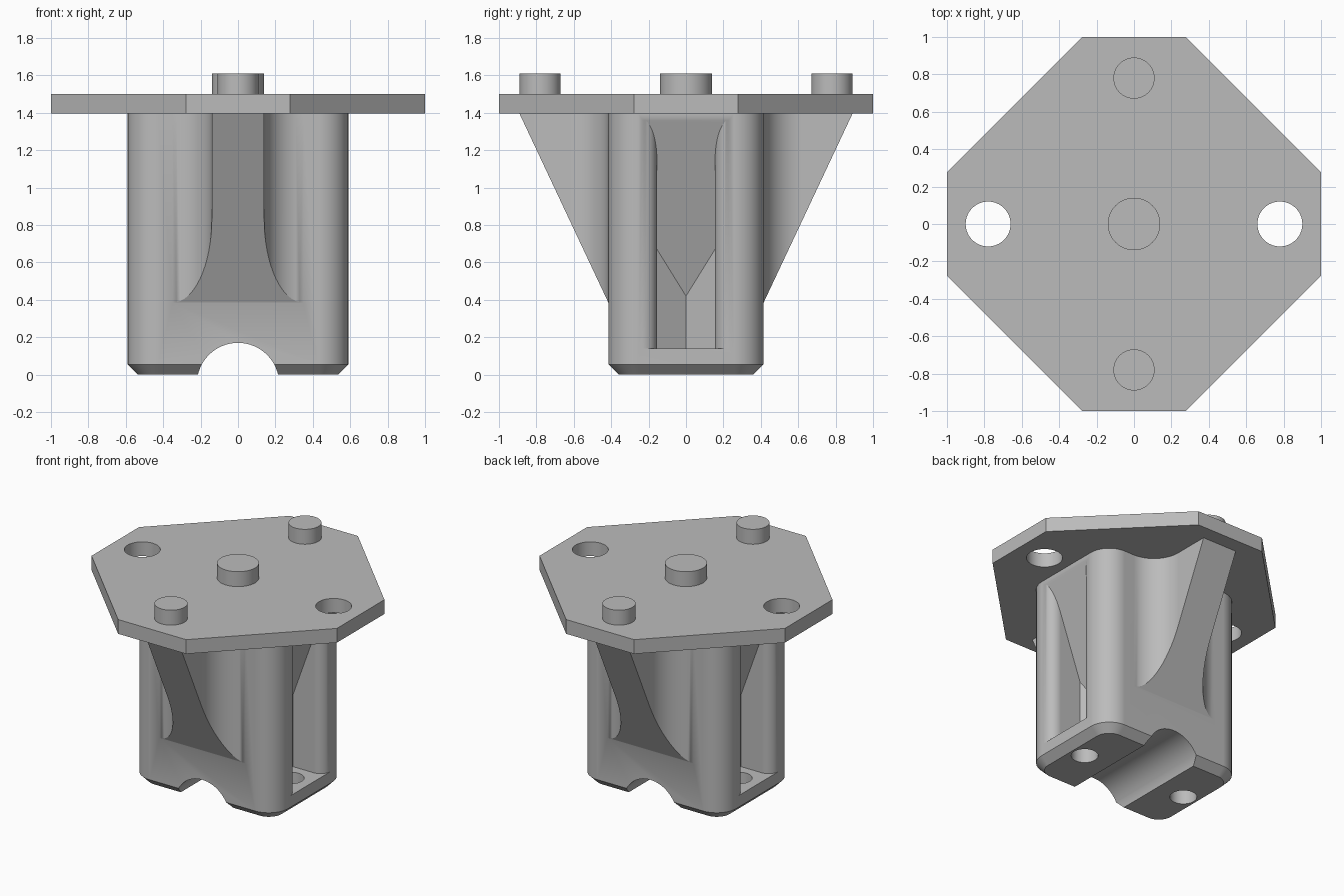
import bpy, bmesh
from math import sin, cos, pi
from mathutils import Vector

cube = bpy.data.objects.get("Cube")
if cube:
    bpy.data.objects.remove(cube, do_unlink=True)

grey = bpy.data.materials.new("light_grey")
grey.use_nodes = True
GREY = (0.5, 0.5, 0.5, 1)
grey.diffuse_color = GREY
grey.node_tree.nodes["Principled BSDF"].inputs["Base Color"].default_value = GREY

PLATE_Z, PLATE_TOP, PIN_TOP = 1.395, 1.5, 1.61
HALF_X, HALF_Y = 0.59, 0.415


def arc(cx, cy, r, start, end, steps=16):
    """Points on an arc, angles in quarter turns."""
    angles = [(start + (end - start) * i / steps) * pi / 2 for i in range(steps + 1)]
    return [(cx + r * cos(a), cy + r * sin(a)) for a in angles]


def loft(name, rings, cut=None):
    """Closed solid through (outline, z) rings, optionally trimmed by a plane."""
    bm = bmesh.new()
    loops = [[bm.verts.new((x, y, z)) for x, y in outline] for outline, z in rings]
    n = len(loops[0])
    for low, high in zip(loops, loops[1:]):
        for i in range(n):
            j = (i + 1) % n
            bm.faces.new((low[i], low[j], high[j], high[i]))
    bm.faces.new(loops[0][::-1])
    bm.faces.new(loops[-1])
    if cut:
        geom = bm.verts[:] + bm.edges[:] + bm.faces[:]
        made = bmesh.ops.bisect_plane(bm, geom=geom, plane_co=cut[0],
                                      plane_no=cut[1], clear_outer=True)
        edges = [e for e in made["geom_cut"] if isinstance(e, bmesh.types.BMEdge)]
        bmesh.ops.contextual_create(bm, geom=edges)
    bmesh.ops.recalc_face_normals(bm, faces=bm.faces[:])
    mesh = bpy.data.meshes.new(name)
    bm.to_mesh(mesh)
    bm.free()
    mesh.materials.append(grey)
    obj = bpy.data.objects.new(name, mesh)
    bpy.context.collection.objects.link(obj)
    return obj


def cylinder(name, x, y, r, z0, z1):
    outline = arc(x, y, r, 0, 4, 64)[:-1]
    return loft(name, [(outline, z0), (outline, z1)])


def activate(obj):
    bpy.ops.object.select_all(action='DESELECT')
    obj.select_set(True)
    bpy.context.view_layer.objects.active = obj


def combine(obj, tool, operation):
    mod = obj.modifiers.new(operation.lower(), 'BOOLEAN')
    mod.operation, mod.solver, mod.object = operation, 'EXACT', tool
    activate(obj)
    bpy.ops.object.modifier_apply(modifier=mod.name)
    bpy.data.objects.remove(tool, do_unlink=True)


def finish(obj):
    activate(obj)
    bpy.ops.object.shade_smooth_by_angle(angle=pi / 7)
    normals = obj.modifiers.new("weighted_normals", 'WEIGHTED_NORMAL')
    normals.keep_sharp = True


def rounded_rect(hx, hy, r):
    pts = []
    for q, (sx, sy) in enumerate([(1, 1), (-1, 1), (-1, -1), (1, -1)]):
        pts += arc(sx * (hx - r), sy * (hy - r), r, q, q + 1, 12)
    return pts


# Body: rounded block with a chamfered foot
CHAMFER, CORNER = 0.055, 0.16
full = rounded_rect(HALF_X, HALF_Y, CORNER)
foot = rounded_rect(HALF_X - CHAMFER, HALF_Y - CHAMFER, CORNER - CHAMFER)
body = loft("body", [(foot, 0), (full, CHAMFER), (full, PLATE_Z)])

# Sloping front and back ribs, filleted into the body
RIB, FILLET = 0.14, 0.21
for s in (-1, 1):
    half = [(RIB + FILLET, HALF_Y - 0.1)]
    half += arc(RIB + FILLET, HALF_Y + FILLET, FILLET, -1, -2)
    half += [(RIB, 1)]
    outline = [(x, s * y) for x, y in half + [(-x, y) for x, y in half[::-1]]]
    slope = (Vector((0, s * HALF_Y, 0.385)), Vector((0, s * 1.01, -0.475)))
    combine(body, loft("rib", [(outline, 0.2), (outline, PLATE_Z)], slope), 'UNION')

# Side nut pockets with rounded mouths and a sloping back, plus bolt holes
SLOT, MOUTH, APEX, FLOOR = 0.155, 0.08, 0.25, 0.14
for s in (-1, 1):
    half = [(APEX + 0.09, SLOT)]
    half += arc(HALF_X - MOUTH, SLOT + MOUTH, MOUTH, -1, 0, 12)
    half += [(0.7, SLOT + MOUTH)]
    outline = [(APEX, 0)] + half + [(x, -y) for x, y in half[::-1]]
    outline = [(s * x, y) for x, y in outline]
    slope = (Vector((s * APEX, 0, 0.42)), Vector((-s, 0, 0.36)))
    combine(body, loft("pocket", [(outline, FLOOR), (outline, PLATE_Z + 0.1)], slope),
            'DIFFERENCE')
    combine(body, cylinder("bolt_hole", s * 0.43, 0, 0.09, -0.1, FLOOR + 0.05),
            'DIFFERENCE')

# Round channel across the underside
channel = cylinder("channel", 0, 0, 0.22, -1, 1)
channel.data.transform(channel.matrix_world.Rotation(pi / 2, 4, 'X'))
channel.data.transform(channel.matrix_world.Translation((0, 0, -0.05)))
combine(body, channel, 'DIFFERENCE')
finish(body)

# Top plate: octagon with two through holes
C = 0.277
octagon = [(1, -C), (1, C), (C, 1), (-C, 1), (-1, C), (-1, -C), (-C, -1), (C, -1)]
plate = loft("top_plate", [(octagon, PLATE_Z), (octagon, PLATE_TOP)])
for s in (-1, 1):
    combine(plate, cylinder("plate_hole", s * 0.78, 0, 0.12, 1, 2), 'DIFFERENCE')
finish(plate)

# Locating pins on the plate
for name, y, r in (("centre_pin", 0, 0.14), ("front_pin", -0.78, 0.11),
                   ("back_pin", 0.78, 0.11)):
    finish(cylinder(name, 0, y, r, PLATE_TOP - 0.03, PIN_TOP))
